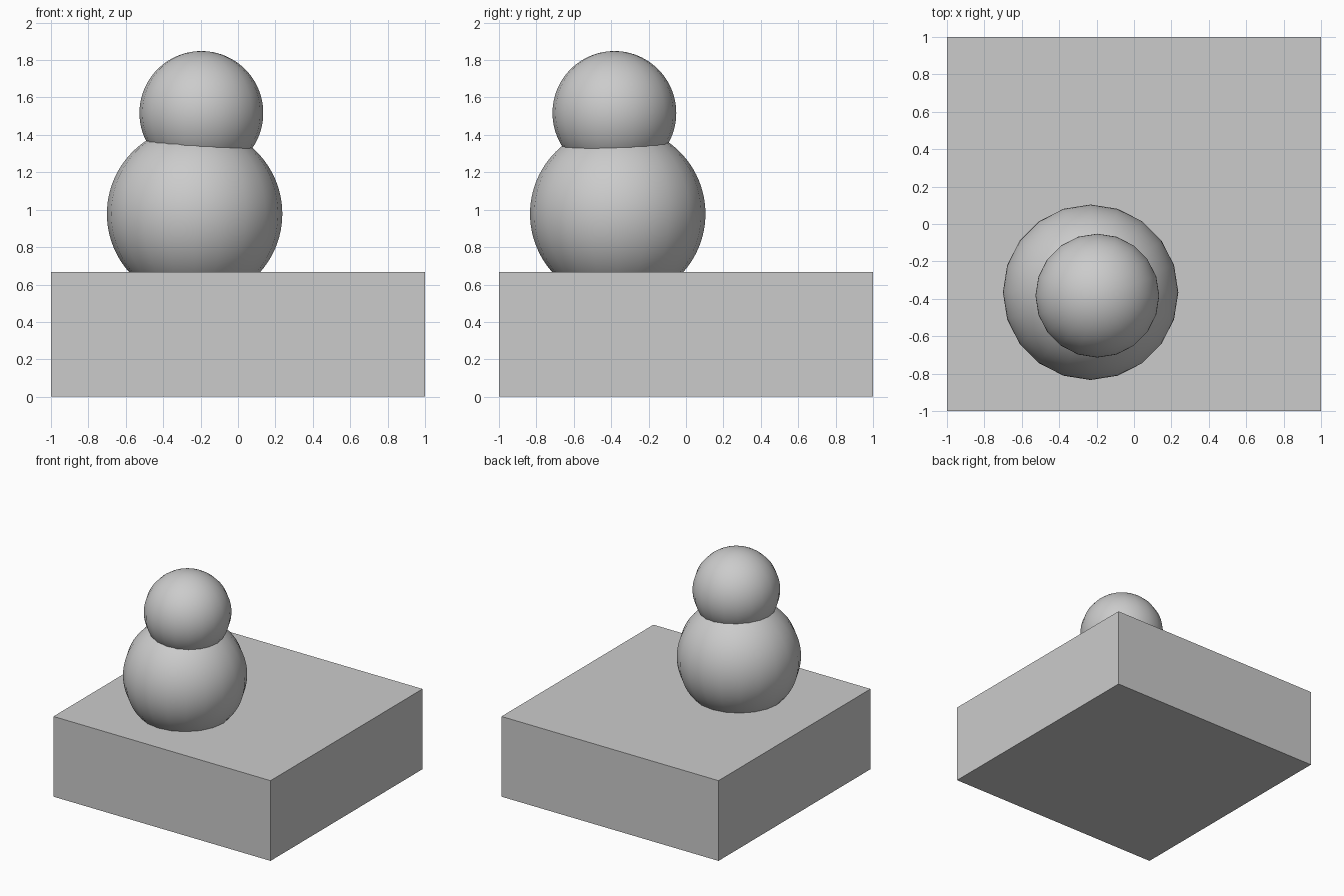
import bpy

if "Cube" in bpy.data.objects:
    bpy.data.objects.remove(bpy.data.objects["Cube"])


def ball(name, radius, centre):
    # 20-sided around the vertical axis, finely ringed so the profile stays round
    bpy.ops.mesh.primitive_uv_sphere_add(segments=20, ring_count=48,
                                         radius=radius, location=centre)
    obj = bpy.context.object
    obj.name = name
    bpy.ops.object.shade_smooth()
    return obj


# Square base block
HEIGHT = 0.668
bpy.ops.mesh.primitive_cube_add(size=1, location=(0, 0, HEIGHT / 2))
base = bpy.context.object
base.name = "base_block"
base.scale = (2, 2, HEIGHT)
bpy.ops.object.transform_apply(location=False, rotation=False, scale=True)

# Two stacked, overlapping balls sunk into the block
ball("lower_ball", 0.469, (-0.232, -0.365, 0.978))
ball("upper_ball", 0.331, (-0.196, -0.383, 1.517))
